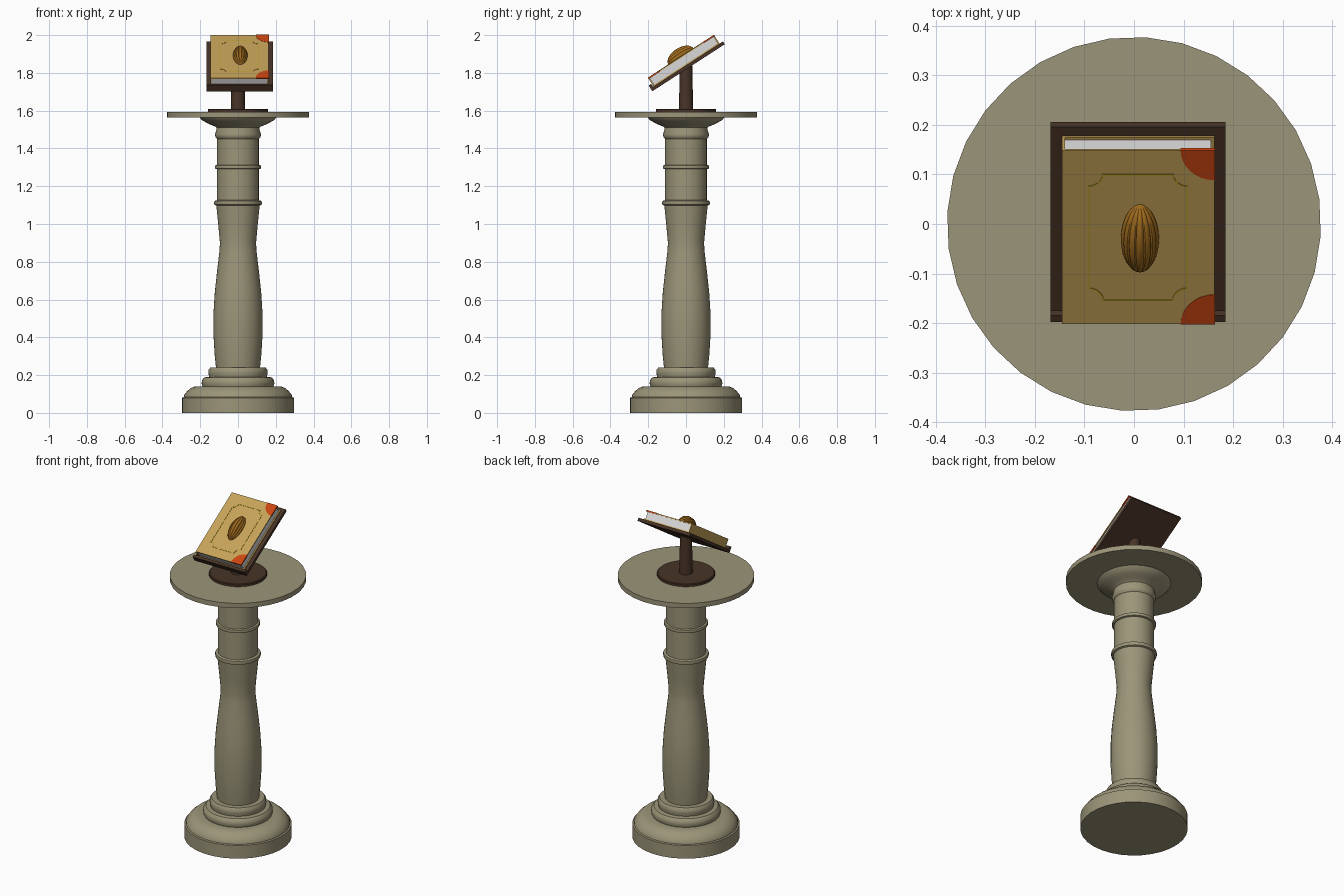
import bpy, bmesh, math
from mathutils import Matrix, Vector

if "Cube" in bpy.data.objects:
    bpy.data.objects.remove(bpy.data.objects["Cube"])

TILT = Matrix.Rotation(math.radians(33), 4, 'X')   # slope of stand top: local (x, along, normal)


def material(name, rgb):
    m = bpy.data.materials.new(name)
    m.diffuse_color = (*rgb, 1)
    m.use_nodes = True
    m.node_tree.nodes["Principled BSDF"].inputs["Base Color"].default_value = m.diffuse_color
    return m


STONE = material("stone", (0.33, 0.30, 0.19))
WOOD = material("dark_wood", (0.065, 0.034, 0.02))
TAN = material("tan_leather", (0.56, 0.36, 0.10))
PAPER = material("paper", (0.70, 0.70, 0.70))
RED = material("red_corner", (0.60, 0.06, 0.006))
GOLD = material("gold_line", (0.50, 0.36, 0.02))
BEAN = material("amber_brown", (0.36, 0.15, 0.012))


def finish(name, bm, mat, tilt=False, smooth=False):
    bmesh.ops.recalc_face_normals(bm, faces=bm.faces)
    me = bpy.data.meshes.new(name)
    bm.to_mesh(me)
    bm.free()
    me.materials.append(mat)
    ob = bpy.data.objects.new(name, me)
    bpy.context.collection.objects.link(ob)
    if tilt:
        ob.matrix_world = TILT
    if smooth:
        bpy.ops.object.select_all(action='DESELECT')
        ob.select_set(True)
        bpy.context.view_layer.objects.active = ob
        bpy.ops.object.shade_smooth_by_angle(angle=math.radians(35))
    return ob


def lathe(name, profile, mat, top=None, n=32):
    """Turn (radius, z) points round z; top(y) may reshape the last ring."""
    bm = bmesh.new()
    rings = []
    for i, (r, z) in enumerate(profile):
        ring = []
        for k in range(n):
            a = math.radians(7.6) + 2 * math.pi * k / n
            y = r * math.sin(a)
            last = top and i == len(profile) - 1
            ring.append(bm.verts.new((r * math.cos(a), y, top(y) if last else z)))
        rings.append(ring)
    for a, b in zip(rings, rings[1:]):
        for k in range(n):
            bm.faces.new((a[k], a[(k + 1) % n], b[(k + 1) % n], b[k]))
    bm.faces.new(rings[0])
    bm.faces.new(rings[-1])
    return finish(name, bm, mat, smooth=True)


def box(name, lo, hi, mat):
    lo, hi = Vector(lo), Vector(hi)
    bm = bmesh.new()
    bmesh.ops.create_cube(bm, size=1)
    for v in bm.verts:
        v.co = Vector((c * s for c, s in zip(v.co, hi - lo))) + (lo + hi) / 2
    return finish(name, bm, mat, tilt=True)


def raise_faces(bm, h):
    ext = bmesh.ops.extrude_face_region(bm, geom=bm.faces[:])
    for v in ext["geom"]:
        if isinstance(v, bmesh.types.BMVert):
            v.co.z += h


# Stone pedestal: stepped base, waisted shaft with rings, flared capital
lathe("pedestal", [
    (0.297, 0), (0.297, 0.08), (0.288, 0.083), (0.287, 0.093), (0.27, 0.115), (0.25, 0.132),
    (0.228, 0.14), (0.188, 0.14), (0.193, 0.155), (0.19, 0.175), (0.178, 0.188), (0.153, 0.191),
    (0.157, 0.21), (0.156, 0.228), (0.147, 0.24), (0.117, 0.24), (0.124, 0.31), (0.13, 0.41),
    (0.13, 0.53), (0.123, 0.64), (0.111, 0.75), (0.098, 0.86), (0.096, 0.90), (0.104, 0.99),
    (0.115, 1.098), (0.125, 1.102), (0.127, 1.112), (0.125, 1.122), (0.111, 1.126),
    (0.111, 1.29), (0.121, 1.293), (0.123, 1.302), (0.121, 1.31), (0.111, 1.313),
    (0.111, 1.45), (0.12, 1.46), (0.122, 1.475), (0.115, 1.495), (0.115, 1.51), (0.123, 1.517),
    (0.145, 1.525), (0.17, 1.538), (0.192, 1.55), (0.205, 1.566)], STONE)
lathe("table_top", [(0.377, 1.565), (0.377, 1.594)], STONE)

# Wooden stand: foot, post cut to the slope, sloping tray with a front lip
lathe("stand_foot", [(0.16, 1.594), (0.16, 1.606), (0.156, 1.61)], WOOD)
lathe("stand_post", [(0.038, 1.608), (0.033, 1.8)], WOOD,
      top=lambda y: 1.529 / math.cos(math.radians(33)) + y * math.tan(math.radians(33)))
box("tray", (-0.168, 0.778, 1.525), (0.184, 1.235, 1.543), WOOD)
box("tray_lip", (-0.168, 0.778, 1.543), (0.184, 0.794, 1.561), WOOD)

# Book: two covers, spine and page block
X0, X1, U0, U1, TOP = -0.145, 0.162, 0.797, 1.214, 1.597
box("back_cover", (X0, U0, 1.543), (X1, U1, 1.549), TAN)
box("front_cover", (X0, U0, 1.591), (X1, U1, TOP), TAN)
box("spine", (X0, U0, 1.549), (X0 + 0.006, U1, 1.591), TAN)
box("pages", (X0 + 0.006, U0 + 0.006, 1.549), (X1 - 0.007, U1 - 0.006, 1.591), PAPER)

# Red quarter-round guards wrapping the two outer corners of the front cover
for name, u, s in (("upper_corner", U1, -1), ("lower_corner", U0, 1)):
    bm = bmesh.new()
    x, v = X1 + 0.001, u - s * 0.001
    pts = [(x, v)] + [(x - 0.069 * math.cos(t), v + s * 0.072 * math.sin(t))
                      for t in (math.pi / 2 * k / 12 for k in range(13))]
    bm.faces.new([bm.verts.new((a, b, 1.5902)) for a, b in pts])
    raise_faces(bm, 0.008)
    finish(name, bm, RED, tilt=True)

# Thin gold border with scooped corners
CX, CU = 0.008, 1.005
HX, HU, R, W = 0.1, 0.152, 0.028, 0.003


def border(inset):
    pts = []
    r = R + inset
    lo = math.asin(inset / r)
    for q, (sx, sy) in enumerate(((1, 1), (-1, 1), (-1, -1), (1, -1))):
        arc = [lo + (math.pi / 2 - 2 * lo) * k / 8 for k in range(9)]
        if q % 2 == 0:
            arc.reverse()
        pts += [(CX + sx * (HX - r * math.cos(t)), CU + sy * (HU - r * math.sin(t))) for t in arc]
    return pts


bm = bmesh.new()
outer, inner = ([bm.verts.new((x, u, TOP - 0.001)) for x, u in border(i)] for i in (0, W))
for k in range(len(outer)):
    j = (k + 1) % len(outer)
    bm.faces.new((outer[k], outer[j], inner[j], inner[k]))
raise_faces(bm, 0.0025)
finish("cover_border", bm, GOLD, tilt=True)

# Ribbed seed-shaped ornament, poles along the slope
bm = bmesh.new()
bmesh.ops.create_uvsphere(bm, u_segments=84, v_segments=24, radius=1)
for v in bm.verts:
    x, y, z = v.co
    groove = 0.90 + 0.10 * abs(math.sin(7 * math.atan2(y, x))) ** 0.5
    v.co = (CX + 0.004 + 0.039 * x * groove, CU + 0.079 * z, TOP + 0.046 * y * groove)
finish("seed_ornament", bm, BEAN, tilt=True, smooth=True)
